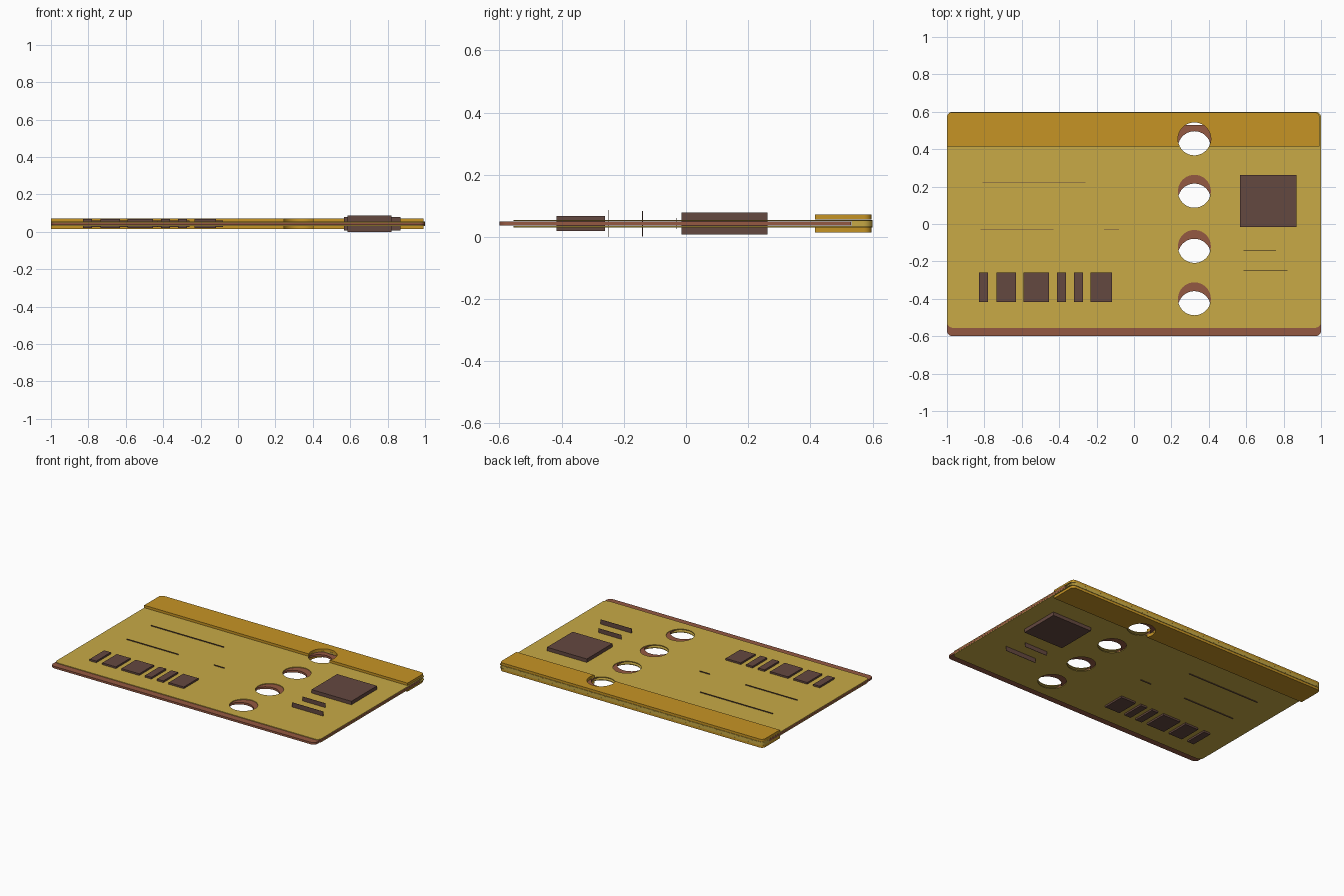
import bpy, bmesh, math

cube = bpy.data.objects.get("Cube")
if cube:
    bpy.data.objects.remove(cube, do_unlink=True)

MID = 0.043                      # height of the card's middle plane
HOLE_X, HOLE_R, SLIP = 0.323, 0.088, -0.047
HOLE_YS = (-0.4, -0.12, 0.175, 0.455)


def material(name, rgb):
    m = bpy.data.materials.new(name)
    m.use_nodes = True
    m.diffuse_color = (*rgb, 1)
    bsdf = next(n for n in m.node_tree.nodes if n.type == "BSDF_PRINCIPLED")
    bsdf.inputs["Base Color"].default_value = (*rgb, 1)
    return m


YELLOW = material("pale_yellow", (0.578, 0.402, 0.061))
GOLD = material("deep_gold", (0.565, 0.296, 0.018))
RUST = material("rust_brown", (0.296, 0.098, 0.054))
DARK = material("dark_brown", (0.127, 0.065, 0.051))


def finish(name, bm, mat):
    bmesh.ops.recalc_face_normals(bm, faces=bm.faces[:])
    mesh = bpy.data.meshes.new(name)
    bm.to_mesh(mesh)
    bm.free()
    if mat:
        mesh.materials.append(mat)
    ob = bpy.data.objects.new(name, mesh)
    bpy.context.collection.objects.link(ob)
    return ob


def slab(name, mat, x, y, z, front=0, back=0):
    """Box between limits, with rounded vertical corners at front and back."""
    bm = bmesh.new()
    bmesh.ops.create_cube(bm, size=1)
    for v in bm.verts:
        v.co = [(a + b) / 2 + c * (b - a) for c, (a, b) in zip(v.co, (x, y, z))]
    middle = sum(y) / 2
    for radius, side in ((front, -1), (back, 1)):
        if radius:
            edges = [e for e in bm.edges
                     if abs(e.verts[0].co.z - e.verts[1].co.z) > 1e-5
                     and all((v.co.y - middle) * side > 0 for v in e.verts)]
            bmesh.ops.bevel(bm, geom=edges, offset=radius, segments=5,
                            profile=0.5, affect="EDGES")
    return finish(name, bm, mat)


def punch(ob, shift=0):
    """Cut the row of round holes through a part."""
    bm = bmesh.new()
    for y in HOLE_YS:
        new = bmesh.ops.create_cone(bm, cap_ends=True, segments=40,
                                    radius1=HOLE_R, radius2=HOLE_R, depth=1)
        bmesh.ops.translate(bm, verts=new["verts"], vec=(HOLE_X, y + shift, MID))
    cutter = finish("hole_cutter", bm, None)
    cutter.hide_render = True
    mod = ob.modifiers.new("holes", "BOOLEAN")
    mod.operation, mod.solver, mod.object = "DIFFERENCE", "EXACT", cutter
    bpy.ops.object.select_all(action="DESELECT")
    bpy.context.view_layer.objects.active = ob
    ob.select_set(True)
    bpy.ops.object.modifier_apply(modifier=mod.name)
    bpy.data.objects.remove(cutter, do_unlink=True)
    bpy.ops.object.shade_smooth_by_angle(angle=math.radians(30))


def layer(inner, outer, side):
    return tuple(sorted((MID + side * inner, MID + side * outer)))


# Inner card, slipped forward out of the sleeve
punch(slab("inner_card", RUST, (-1, 1), (-0.6, 0.53),
           layer(-0.007, 0.007, 1), front=0.03), SLIP)

# Sleeve sheets and binding strips above and below the card
for label, side in (("upper", 1), ("lower", -1)):
    punch(slab(label + "_cover", YELLOW, (-1, 1), (-0.555, 0.6),
               layer(0.0075, 0.012, side), front=0.03, back=0.03))
    punch(slab(label + "_binding", GOLD, (-1, 0.992), (0.415, 0.597),
               layer(0.0122, 0.029, side), back=0.025))

# Spine closing the back of the sleeve
punch(slab("spine", YELLOW, (-1, 0.99), (0.532, 0.6),
           layer(-0.0074, 0.0074, 1), back=0.03))

# Large square block and row of small blocks, passing through the card
slab("square_block", DARK, (0.567, 0.868), (-0.015, 0.262), layer(-0.036, 0.036, 1))
row = ((-0.83, -0.78), (-0.735, -0.632), (-0.59, -0.455),
       (-0.412, -0.363), (-0.322, -0.273), (-0.232, -0.118))
for i, x in enumerate(row):
    slab(f"small_block_{i + 1}", DARK, x, (-0.417, -0.26), layer(-0.024, 0.024, 1))

# Thin upright fins
fins = ((0.585, 0.76, -0.14, 0.041), (0.585, 0.82, -0.25, 0.043),
        (-0.81, -0.26, 0.22, 0.018), (-0.82, -0.43, -0.03, 0.018),
        (-0.16, -0.08, -0.03, 0.018))
for i, (x0, x1, y, half) in enumerate(fins):
    slab(f"thin_fin_{i + 1}", DARK, (x0, x1), (y - 0.001, y + 0.001),
         layer(-half, half, 1))
